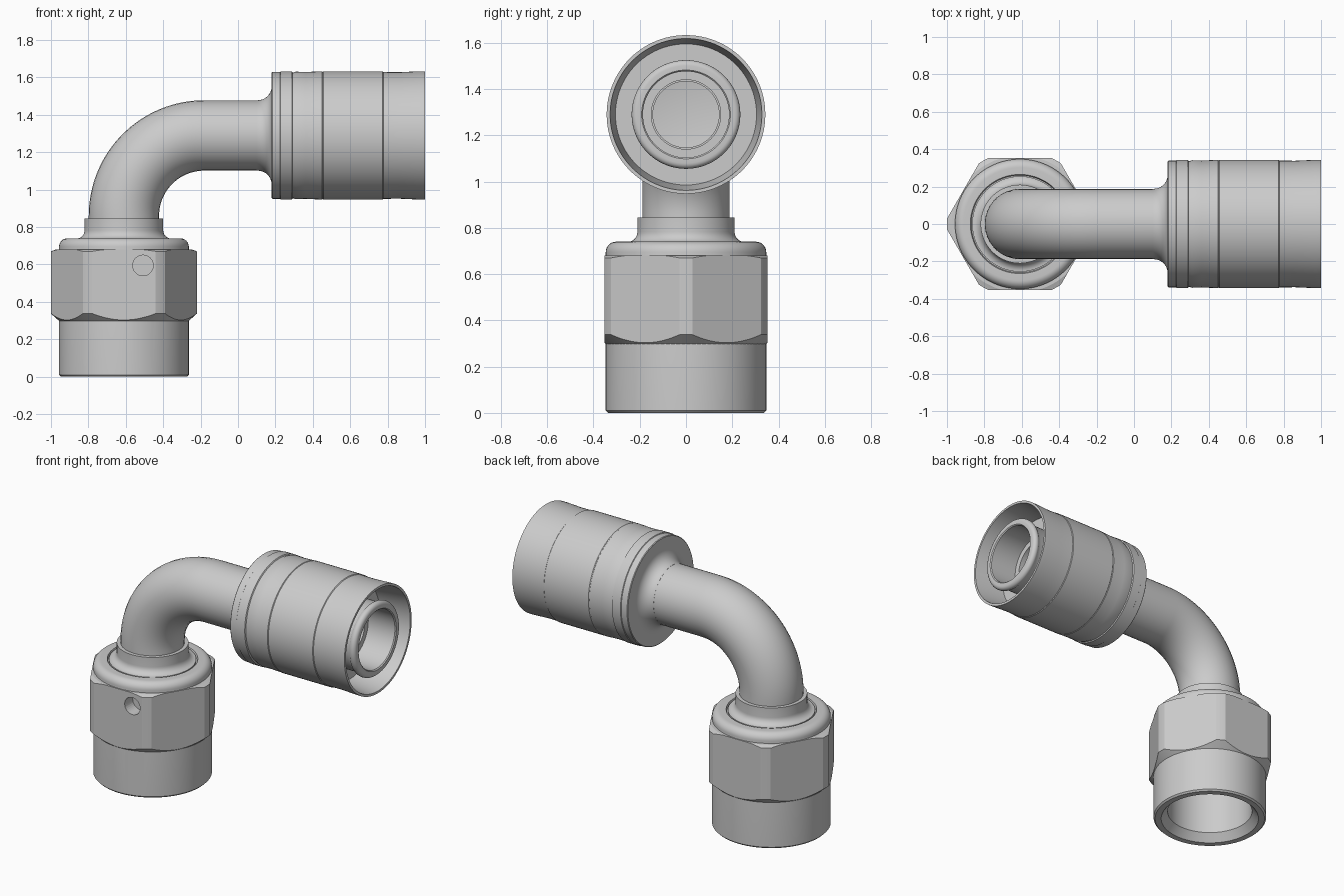
import bpy, bmesh, math
from mathutils import Matrix

if "Cube" in bpy.data.objects:
    bpy.data.objects.remove(bpy.data.objects["Cube"])

NUT_X = -0.61      # axis of the nut
AXIS_Z = 1.29      # axis of the hose sleeve
TUBE_R = 0.188
VERTICAL = Matrix.Translation((NUT_X, 0, 0))
HORIZONTAL = Matrix.Translation((0, 0, AXIS_Z)) @ Matrix.Rotation(math.pi / 2, 4, 'Y')


def arc(cr, ch, rad, a0, a1, n=8):
    """Profile points (radius, height) on a circular arc, angles in degrees."""
    return [(cr + rad * math.cos(math.radians(a0 + (a1 - a0) * i / n)),
             ch + rad * math.sin(math.radians(a0 + (a1 - a0) * i / n))) for i in range(n + 1)]


def smooth(ob, angle=28):
    bpy.ops.object.select_all(action='DESELECT')
    ob.select_set(True)
    bpy.context.view_layer.objects.active = ob
    bpy.ops.object.shade_smooth_by_angle(angle=math.radians(angle))


def finish(bm, name, matrix):
    bmesh.ops.remove_doubles(bm, verts=bm.verts, dist=1e-5)
    bmesh.ops.recalc_face_normals(bm, faces=bm.faces)
    bm.transform(matrix)
    me = bpy.data.meshes.new(name)
    bm.to_mesh(me)
    bm.free()
    ob = bpy.data.objects.new(name, me)
    bpy.context.collection.objects.link(ob)
    return ob


def lathe(name, profile, matrix, seg=96):
    """Revolve a closed (radius, height) loop around the local z axis."""
    bm = bmesh.new()
    rings = []
    for i in range(seg):
        a = 2 * math.pi * i / seg
        rings.append([bm.verts.new((r * math.cos(a), r * math.sin(a), h)) for r, h in profile])
    n = len(profile)
    for i in range(seg):
        p, q = rings[i], rings[(i + 1) % seg]
        for j in range(n):
            k = (j + 1) % n
            if profile[j][0] == 0 and profile[k][0] == 0:
                continue
            bm.faces.new((p[j], q[j], q[k], p[k]))
    ob = finish(bm, name, matrix)
    smooth(ob)
    return ob


def prism(name, sides, rad, depth, matrix):
    bm = bmesh.new()
    bmesh.ops.create_cone(bm, cap_ends=True, segments=sides, radius1=rad, radius2=rad, depth=depth)
    return finish(bm, name, matrix)


def boolean(ob, tool, op):
    m = ob.modifiers.new("cut", 'BOOLEAN')
    m.operation, m.object, m.solver = op, tool, 'EXACT'
    bpy.context.view_layer.objects.active = ob
    bpy.ops.object.modifier_apply(modifier=m.name)


# Nut: round skirt with bore and rounded shoulder
skirt = lathe("nut_skirt",
              [(0.30, 0), (0.337, 0), (0.347, 0.01)]
              + arc(0.302, 0.695, 0.045, 0, 90)
              + [(0.265, 0.74), (0.26, 0.725), (0.15, 0.725), (0.15, 0.5), (0.26, 0.5), (0.26, 0.05)],
              VERTICAL)

# Nut: hexagon with conical chamfers on both ends
hexagon = prism("nut_hexagon", 6, 0.352 / math.cos(math.pi / 6), 0.6,
                Matrix.Translation((NUT_X, 0, 0.5)) @ Matrix.Rotation(math.pi / 2, 4, 'Z'))
# put two corners on the x axis whatever the cone's start angle is
far = max(abs(v.co.x - NUT_X) for v in hexagon.data.vertices)
if far < 0.38:
    hexagon.data.transform(VERTICAL @ Matrix.Rotation(math.pi / 6, 4, 'Z') @ VERTICAL.inverted())
chamfer = lathe("chamfer_tool",
                [(0.29, 0.30), (0.346, 0.298), (0.391, 0.338), (0.391, 0.67), (0.365, 0.68), (0.29, 0.68)],
                VERTICAL, 180)
boolean(hexagon, chamfer, 'INTERSECT')

# Small blind hole in the front flat
drill = prism("drill_tool", 32, 0.055, 0.2,
              Matrix.Translation((-0.508, -0.37, 0.595)) @ Matrix.Rotation(math.pi / 2, 4, 'X'))
boolean(hexagon, drill, 'DIFFERENCE')
boolean(skirt, drill, 'DIFFERENCE')
for tool in (chamfer, drill):
    bpy.data.objects.remove(tool)
smooth(hexagon, 20)
smooth(skirt)

# Collar where the tube leaves the nut
lathe("tube_collar",
      [(0.10, 0.70), (0.255, 0.70), (0.255, 0.738)]
      + arc(0.255, 0.783, 0.045, 270, 180)
      + [(0.21, 0.845), (0.18, 0.845), (0.10, 0.845)], VERTICAL)

# Plug closing the bottom of the nut bore
lathe("bore_plug", [(0, 0.49), (0.2, 0.49), (0.2, 0.6), (0, 0.6)], VERTICAL)

# Bent tube: vertical leg, quarter bend, horizontal leg
bend = 0.43
path = [(NUT_X, 0.72)]
path += [(NUT_X + bend + x, AXIS_Z - bend + z) for x, z in arc(0, 0, bend, 180, 90, 32)]
path += [(0.2, AXIS_Z)]
cu = bpy.data.curves.new("bent_tube", 'CURVE')
cu.dimensions = '3D'
cu.bevel_depth = TUBE_R
cu.bevel_resolution = 14
sp = cu.splines.new('POLY')
sp.points.add(len(path) - 1)
for pt, (x, z) in zip(sp.points, path):
    pt.co = (x, 0, z, 1)
tube = bpy.data.objects.new("bent_tube", cu)
bpy.context.collection.objects.link(tube)
bpy.ops.object.select_all(action='DESELECT')
tube.select_set(True)
bpy.context.view_layer.objects.active = tube
bpy.ops.object.convert(target='MESH')
smooth(bpy.context.view_layer.objects.active)

# Hose sleeve: flared neck, ribbed shell, open end with deep recess
lathe("hose_sleeve",
      [(0.15, 0.09), (TUBE_R, 0.10)]
      + arc(TUBE_R + 0.075, 0.105, 0.075, 180, 90)
      + [(0.335, 0.18), (0.339, 0.184), (0.339, 0.225), (0.343, 0.228), (0.343, 0.288),
         (0.336, 0.292), (0.336, 0.296), (0.341, 0.31), (0.339, 0.36), (0.343, 0.45),
         (0.340, 0.453), (0.343, 0.457), (0.343, 0.773), (0.339, 0.777), (0.338, 0.86),
         (0.343, 0.97), (0.343, 1.0), (0.328, 1.0), (0.305, 0.80), (0.15, 0.80)], HORIZONTAL)

# Inner nipple with rolled lip and stepped blind bore
lathe("inner_nipple",
      [(0, 0.70), (0.215, 0.70), (0.215, 0.93)]
      + arc(0.211, 0.972, 0.024, -60, 90)
      + [(0.192, 0.996), (0.186, 0.99), (0.186, 0.74), (0.143, 0.74), (0.143, 0.73), (0, 0.71)],
      HORIZONTAL)
